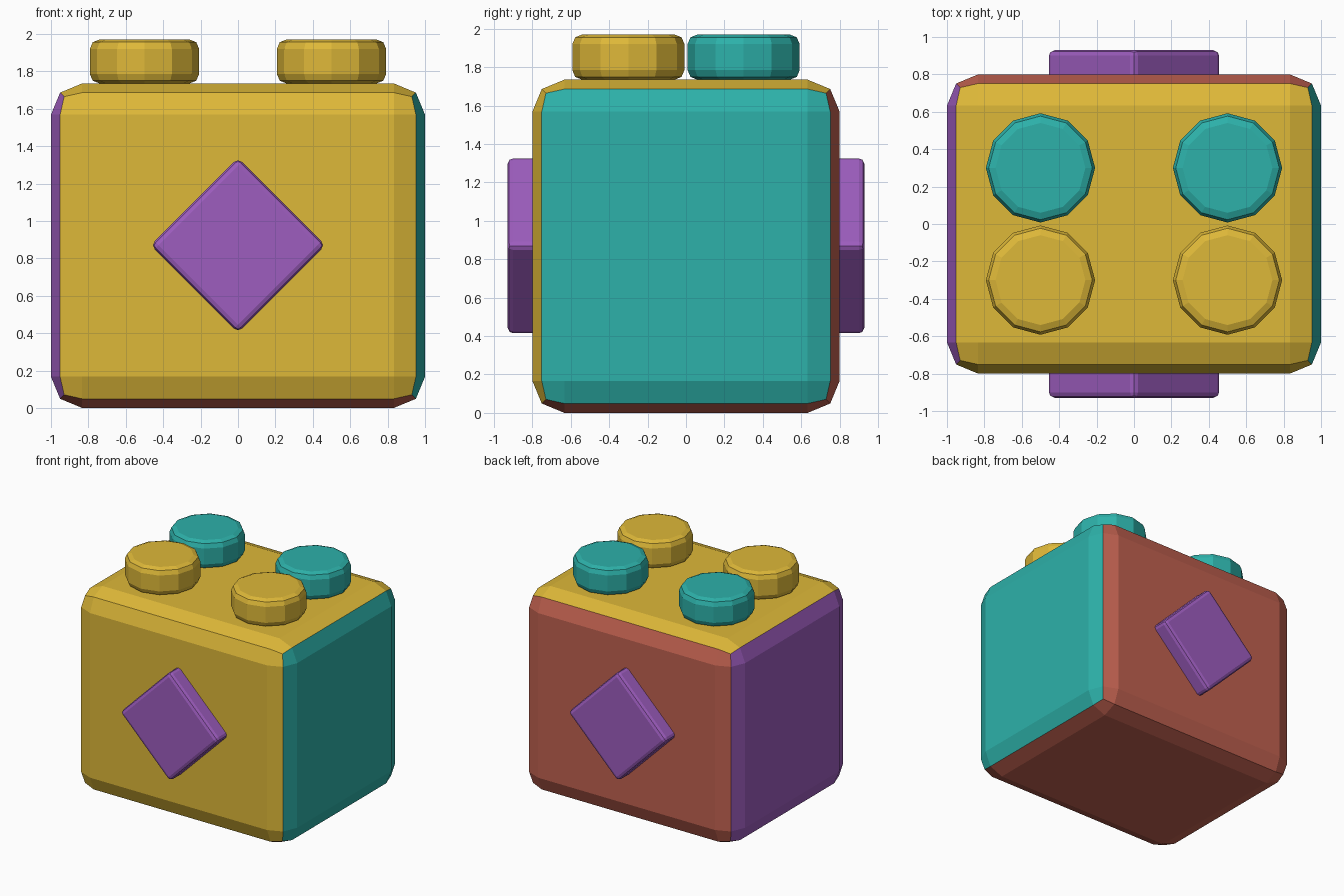
import bpy, bmesh
from math import radians
from mathutils import Matrix

if "Cube" in bpy.data.objects:
    bpy.data.objects.remove(bpy.data.objects["Cube"])


def material(name, rgb):
    m = bpy.data.materials.new(name)
    m.diffuse_color = (*rgb, 1)
    m.use_nodes = True
    m.node_tree.nodes["Principled BSDF"].inputs["Base Color"].default_value = m.diffuse_color
    return m


YELLOW = material("yellow", (0.73, 0.48, 0.04))
TEAL = material("teal", (0.026, 0.44, 0.40))
PURPLE = material("purple", (0.34, 0.11, 0.52))
RED = material("red", (0.53, 0.12, 0.08))


def finish(bm, name, bevel, mats, edges=None):
    """Round the edges in two flat steps and turn the mesh into an object."""
    bmesh.ops.bevel(bm, geom=edges or bm.edges[:], offset=bevel, offset_type='OFFSET',
                    segments=2, profile=0.5, affect='EDGES', clamp_overlap=True)
    bmesh.ops.recalc_face_normals(bm, faces=bm.faces[:])
    me = bpy.data.meshes.new(name)
    for m in mats:
        me.materials.append(m)
    bm.to_mesh(me)
    bm.free()
    ob = bpy.data.objects.new(name, me)
    bpy.context.collection.objects.link(ob)
    return ob


def box(name, size, bevel, mats):
    bm = bmesh.new()
    bmesh.ops.create_cube(bm, size=1, matrix=Matrix.Diagonal((*size, 1)))
    return finish(bm, name, bevel, mats)


# Body block: each side has its own colour, split along the middle of the bevels
H = 1.735
body = box("body", (2, 1.6, H), 0.167, [YELLOW, TEAL, PURPLE, RED])
body.location.z = H / 2
side_colour = {(0, 1): 1, (0, -1): 2, (1, 1): 3, (1, -1): 0, (2, 1): 0, (2, -1): 3}
for f in body.data.polygons:
    axis = max(range(3), key=lambda i: abs(f.normal[i]))
    f.material_index = side_colour[axis, 1 if f.normal[axis] > 0 else -1]

# Four studs on top: yellow in front, teal behind
for row, y, mat in (("front", -0.3, YELLOW), ("back", 0.3, TEAL)):
    for side, x in (("left", -0.5), ("right", 0.5)):
        bm = bmesh.new()
        bmesh.ops.create_cone(bm, cap_ends=True, segments=12, radius1=0.292,
                              radius2=0.292, depth=0.235)
        rims = [e for e in bm.edges if abs(e.verts[0].co.z - e.verts[1].co.z) < 0.01]
        stud = finish(bm, f"stud_{row}_{side}", 0.05, [mat], rims)
        stud.location = (x, y, H + 0.235 / 2)

# Diamond plates set into the front and back
for name, y in (("front_diamond", -0.8), ("back_diamond", 0.8)):
    plate = box(name, (0.66, 0.26, 0.66), 0.03, [PURPLE])
    plate.rotation_euler.y = radians(45)
    plate.location = (0, y, 0.87)
